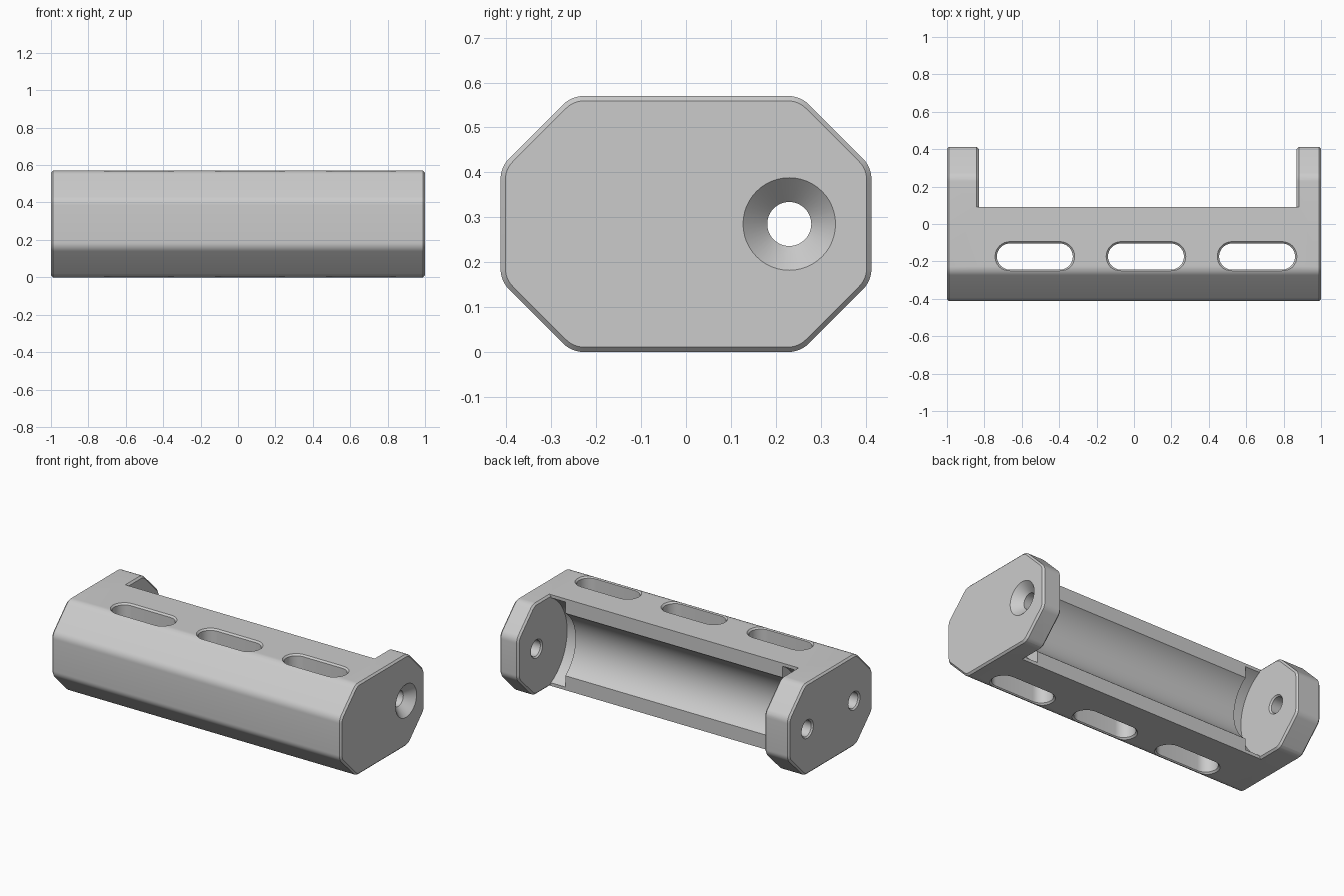
import bpy, bmesh, math
from mathutils import Vector

if "Cube" in bpy.data.objects:
    bpy.data.objects.remove(bpy.data.objects["Cube"])

HALF_Y, HALF_Z, DIAG, ROUND = 0.413, 0.285, 0.54, 0.065
INNER_R, INNER_L = -0.83, 0.87      # inner faces of the two end plates
BACK = 0.09                         # back face of the main body
PIN_Y = 0.23                        # axis of the pin holes and the trough
BEVEL = 0.011

grey = bpy.data.materials.new("plain_grey")
grey.use_nodes = True
grey.diffuse_color = (0.6, 0.6, 0.6, 1)
grey.node_tree.nodes["Principled BSDF"].inputs["Base Color"].default_value = (0.6, 0.6, 0.6, 1)


def outline(inset):
    """Rounded octagon in (y, z), shrunk by the inset."""
    y, z = HALF_Y - ROUND, HALF_Z - ROUND
    s = DIAG - ROUND * math.sqrt(2)
    quarter = []
    for cy, cz, start in ((y, s - y, 0), (s - z, z, 45)):
        for i in range(7):
            a = math.radians(start + 45 * i / 6)
            quarter.append((cy + (ROUND - inset) * math.cos(a), cz + (ROUND - inset) * math.sin(a)))
    half = quarter + [(-a, b) for a, b in reversed(quarter)]
    return half + [(-a, -b) for a, b in half]


def loft(name, rings):
    """Closed solid through rings of points."""
    bm = bmesh.new()
    loops = [[bm.verts.new(p) for p in ring] for ring in rings]
    for a, b in zip(loops, loops[1:]):
        for i in range(len(a)):
            j = (i + 1) % len(a)
            bm.faces.new((a[i], a[j], b[j], b[i]))
    bm.faces.new(loops[0])
    bm.faces.new(loops[-1])
    bmesh.ops.recalc_face_normals(bm, faces=bm.faces)
    mesh = bpy.data.meshes.new(name)
    bm.to_mesh(mesh)
    bm.free()
    mesh.materials.append(grey)
    obj = bpy.data.objects.new(name, mesh)
    bpy.context.collection.objects.link(obj)
    return obj


def prism(name, sections):
    """Octagon sections given as (x, inset)."""
    return loft(name, [[(x, y, z + HALF_Z) for y, z in outline(d)] for x, d in sections])


def lathe(name, profile, y, sides=48):
    """Turned solid along x from (x, radius) pairs."""
    angles = [2 * math.pi * i / sides for i in range(sides)]
    return loft(name, [[(x, y + r * math.cos(a), HALF_Z + r * math.sin(a)) for a in angles]
                       for x, r in profile])


def slot(name, cx, cy, straight, sections):
    """Long rounded slot along z from (z, radius) pairs."""
    rings = []
    for z, r in sections:
        ring = []
        for side, start in ((1, -90), (-1, 90)):
            for i in range(17):
                a = math.radians(start + 180 * i / 16)
                ring.append((cx + side * straight + r * math.cos(a), cy + r * math.sin(a), z))
        rings.append(ring)
    return loft(name, rings)


def cut(target, cutter):
    cutter.hide_render = True
    mod = target.modifiers.new("cut", "BOOLEAN")
    mod.operation, mod.solver, mod.object = "DIFFERENCE", "EXACT", cutter
    bpy.context.view_layer.objects.active = target
    bpy.ops.object.modifier_apply(modifier=mod.name)
    bpy.data.objects.remove(cutter)


# Main bar with bevelled ends
body = prism("bracket_body", [(-1, BEVEL), (BEVEL - 1, 0), (1 - BEVEL, 0), (1, BEVEL)])

# Open gap between the end plates, leaving their inner rims bevelled
gap = loft("gap_cutter", [[(x, BACK, -0.1), (x, 0.7, -0.1), (x, 0.7, 0.7), (x, BACK, 0.7)]
                          for x in (INNER_R - 0.016, INNER_L + 0.016)])
for x, out in ((INNER_R, -1), (INNER_L, 1)):
    cut(gap, prism("rim_cutter", [(x, BEVEL), (x + out * 2 * BEVEL, -BEVEL)]))
cut(body, gap)

# Round trough with a wider recess at each end
step_r, step_l = INNER_R + 0.1, INNER_L - 0.1
cut(body, lathe("trough_cutter", [(INNER_R, 0.3), (step_r, 0.3), (step_r, 0.24),
                                  (step_l, 0.24), (step_l, 0.3), (INNER_L, 0.3)], PIN_Y, 96))

# Pin holes: countersunk on the left plate, lightly chamfered on the right
HOLE, RIM, C = 0.049, 0.058, 0.009
cut(body, lathe("left_hole_cutter", [(INNER_L - C, RIM + C), (INNER_L + C, HOLE), (0.946, HOLE),
                                     (1, 0.103), (1.02, 0.123)], PIN_Y))
cut(body, lathe("right_hole_cutter", [(-1 - C, RIM + C), (C - 1, HOLE), (INNER_R - C, HOLE),
                                      (INNER_R + C, RIM + C)], PIN_Y))
cut(body, lathe("front_hole_cutter", [(-1 - C, RIM + C), (C - 1, HOLE), (INNER_R, HOLE)], -PIN_Y))

# Three slots through top and bottom
top = 2 * HALF_Z
for x in (-0.53, 0.064, 0.658):
    cut(body, slot("slot_cutter", x, -0.174, 0.133,
                   [(-0.01, 0.09), (0.01, 0.07), (top - 0.01, 0.07), (top + 0.01, 0.09)]))

bpy.ops.object.select_all(action="DESELECT")
body.select_set(True)
bpy.context.view_layer.objects.active = body
bpy.ops.object.shade_smooth_by_angle(angle=math.radians(25))
